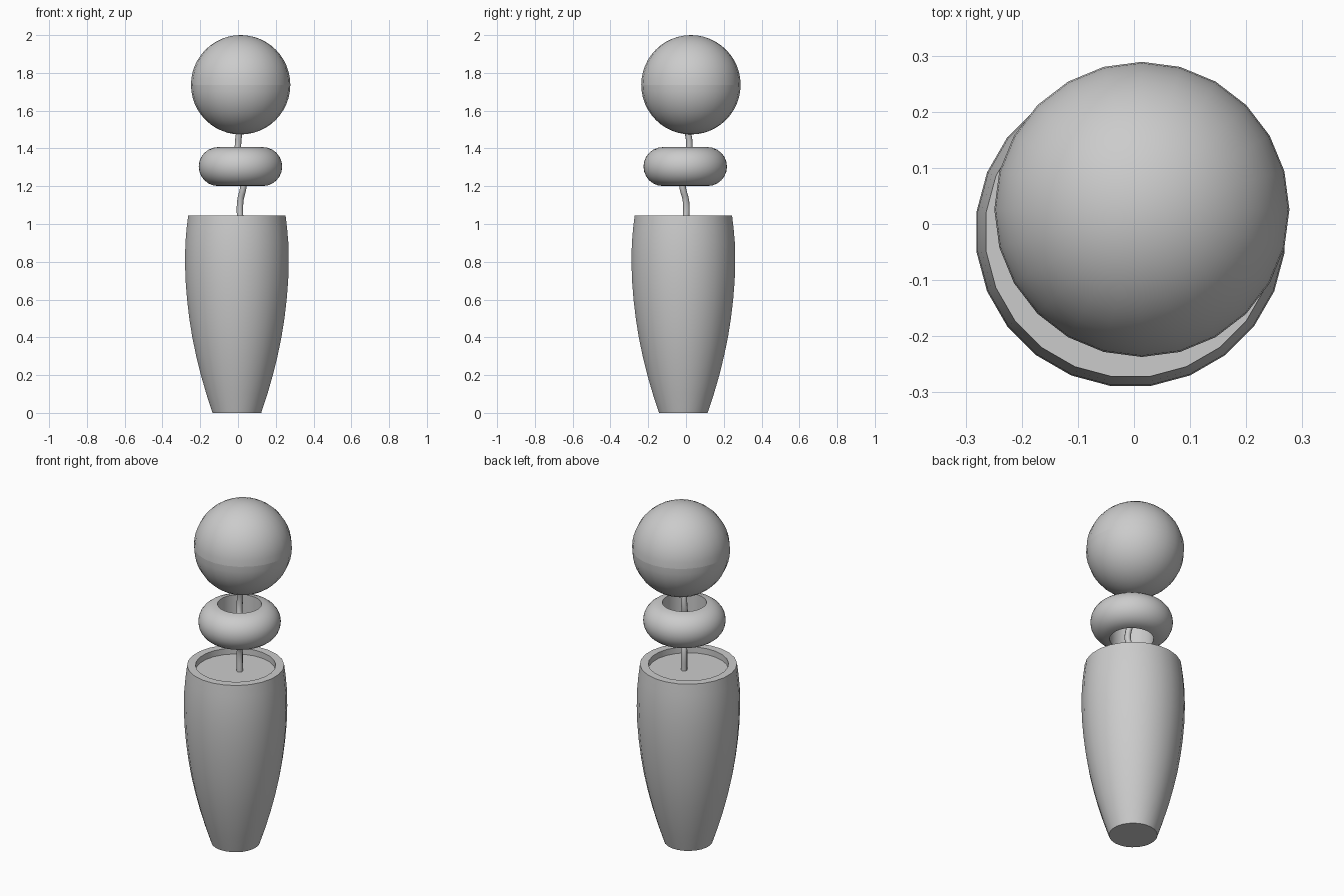
import bpy, math
from mathutils import Vector

cube = bpy.data.objects.get("Cube")
if cube:
    bpy.data.objects.remove(cube)

grey = bpy.data.materials.new("plain grey")
grey.use_nodes = True
grey.diffuse_color = (0.6, 0.6, 0.6, 1)
for node in grey.node_tree.nodes:
    if node.type == 'BSDF_PRINCIPLED':
        node.inputs["Base Color"].default_value = grey.diffuse_color


def smooth(obj, degrees=35):
    bpy.ops.object.select_all(action='DESELECT')
    obj.select_set(True)
    bpy.context.view_layer.objects.active = obj
    bpy.ops.object.shade_smooth_by_angle(angle=math.radians(degrees))


def lathe(name, profile, sides, centre, closed=False, phase=0.0):
    """Turn (radius, z) points around z; open profiles get flat end caps."""
    verts, faces = [], []
    for r, z in profile:
        for i in range(sides):
            a = 2 * math.pi * (i + phase) / sides
            verts.append((r * math.cos(a), r * math.sin(a), z))
    n = len(profile)
    for j in range(n if closed else n - 1):
        k = (j + 1) % n
        for i in range(sides):
            m = (i + 1) % sides
            faces.append((j * sides + i, j * sides + m, k * sides + m, k * sides + i))
    if not closed:
        faces.append(tuple(reversed(range(sides))))
        faces.append(tuple(range((n - 1) * sides, n * sides)))
    mesh = bpy.data.meshes.new(name)
    mesh.from_pydata(verts, [], faces)
    obj = bpy.data.objects.new(name, mesh)
    obj.location = (*centre, 0)
    bpy.context.collection.objects.link(obj)
    mesh.materials.append(grey)
    smooth(obj)
    return obj


# Tapered body with a raised rim around a shallow recessed top
body_profile = [(0.130, 0), (0.163, 0.1), (0.192, 0.2), (0.217, 0.3),
                (0.238, 0.4), (0.254, 0.5), (0.266, 0.6), (0.274, 0.7),
                (0.277, 0.8), (0.275, 0.9), (0.268, 0.98), (0.260, 1.045),
                (0.215, 1.045), (0.215, 1.01)]
lathe("body", body_profile, 24, (-0.006, -0.014), phase=0.5)

# Floating ring: straight bore, half-round outside
bore, half = 0.118, 0.103
ring_profile = [(bore + half * math.cos(t), 1.304 + half * math.sin(t))
                for t in (math.pi * (i / 12 - 0.5) for i in range(13))]
lathe("ring", ring_profile, 48, (0.013, -0.004), closed=True)

# Head ball, with a crease around its equator
bpy.ops.mesh.primitive_uv_sphere_add(segments=24, ring_count=24, radius=0.263,
                                     location=(0.014, 0.026, 1.737))
ball = bpy.context.object
ball.name = "head_ball"
ball.data.materials.append(grey)
smooth(ball)
for edge in ball.data.edges:
    if all(abs(ball.data.vertices[v].co.z) < 0.001 for v in edge.vertices):
        edge.use_edge_sharp = True

# Wavy stem threading the ring
path = [(0.012, 0, 1.0), (0.012, 0, 1.12), (0.028, -0.018, 1.2),
        (0.02, -0.01, 1.28), (0, 0.012, 1.36), (0, 0.018, 1.42),
        (0.008, 0.008, 1.5)]
curve = bpy.data.curves.new("stem", 'CURVE')
curve.dimensions = '3D'
curve.bevel_depth = 0.017
curve.bevel_resolution = 2
curve.use_fill_caps = True
curve.resolution_u = 6
spline = curve.splines.new('BEZIER')
spline.bezier_points.add(len(path) - 1)
for point, co in zip(spline.bezier_points, path):
    point.co = Vector(co)
    point.handle_left_type = point.handle_right_type = 'AUTO'
curve.materials.append(grey)
stem = bpy.data.objects.new("stem", curve)
bpy.context.collection.objects.link(stem)
